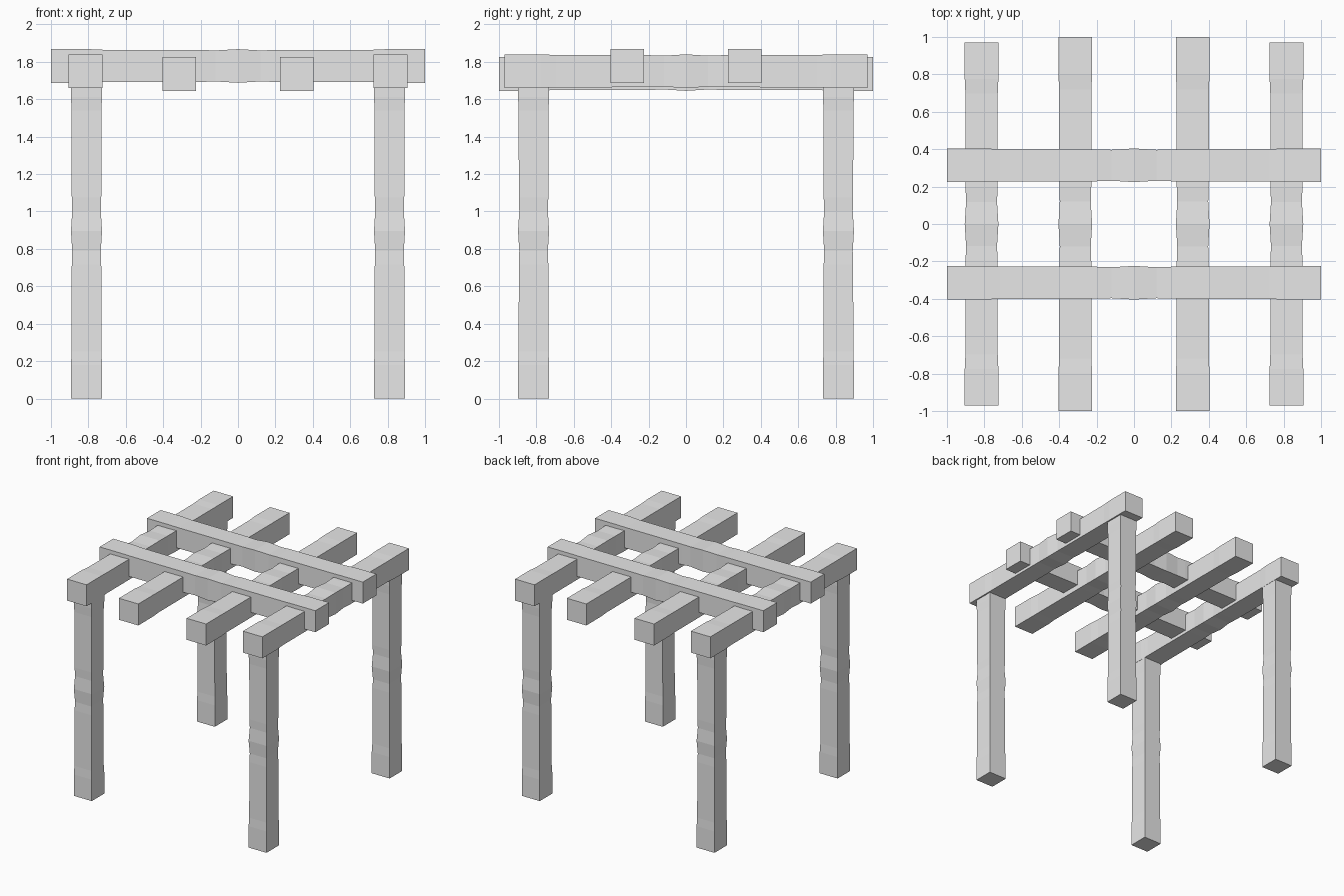
import bpy
import bmesh
from mathutils import Matrix, Vector

cube = bpy.data.objects.get("Cube")
if cube:
    bpy.data.objects.remove(cube, do_unlink=True)

# One plain grey for all the timber
grey = bpy.data.materials.new("timber grey")
grey.use_nodes = True
grey.diffuse_color = (0.8, 0.8, 0.8, 1)
grey.node_tree.nodes["Principled BSDF"].inputs["Base Color"].default_value = (0.8, 0.8, 0.8, 1)

# Hewn outline: (fraction of half length, fraction of end thickness)
HALF = [(0, 1.0), (0.12, 0.92), (0.2, 0.95), (0.72, 0.96), (0.8, 1.0), (1, 1.0)]
OUTLINE = [(-t, s) for t, s in reversed(HALF[1:])] + HALF


def timber(name, centre, axis, half_length, half_width):
    """Square timber, slightly waisted along its length."""
    bm = bmesh.new()
    rings = []
    for t, s in OUTLINE:
        w = half_width * s
        rings.append([bm.verts.new((a * w, b * w, t * half_length))
                      for a, b in ((-1, -1), (1, -1), (1, 1), (-1, 1))])
    for low, high in zip(rings, rings[1:]):
        for i in range(4):
            j = (i + 1) % 4
            bm.faces.new((low[i], low[j], high[j], high[i]))
    bm.faces.new(rings[0][::-1])
    bm.faces.new(rings[-1])
    turn = {"x": Matrix.Rotation(1.5707963, 4, "Y"),
            "y": Matrix.Rotation(-1.5707963, 4, "X"),
            "z": Matrix.Identity(4)}[axis]
    bm.transform(Matrix.Translation(Vector(centre)) @ turn)
    bmesh.ops.recalc_face_normals(bm, faces=bm.faces[:])
    mesh = bpy.data.meshes.new(name)
    bm.to_mesh(mesh)
    bm.free()
    mesh.materials.append(grey)
    obj = bpy.data.objects.new(name, mesh)
    bpy.context.collection.objects.link(obj)


for side, sx in (("left", 1), ("right", -1)):
    # Corner posts, reaching up inside the side beams
    for end, sy in (("front", -1), ("back", 1)):
        timber(f"{end}_{side}_post", (0.81 * sx, 0.815 * sy, 0.895), "z", 0.895, 0.083)
    # Side beams on the posts, and the inner beams set slightly lower
    timber(f"{side}_side_beam", (0.815 * sx, 0, 1.75), "y", 0.97, 0.09)
    timber(f"{side}_inner_beam", (0.314 * sx, 0, 1.735), "y", 1.0, 0.09)

# Cross beams laid over the top
for end, sy in (("front", -1), ("back", 1)):
    timber(f"{end}_cross_beam", (0, 0.314 * sy, 1.778), "x", 1.0, 0.09)
